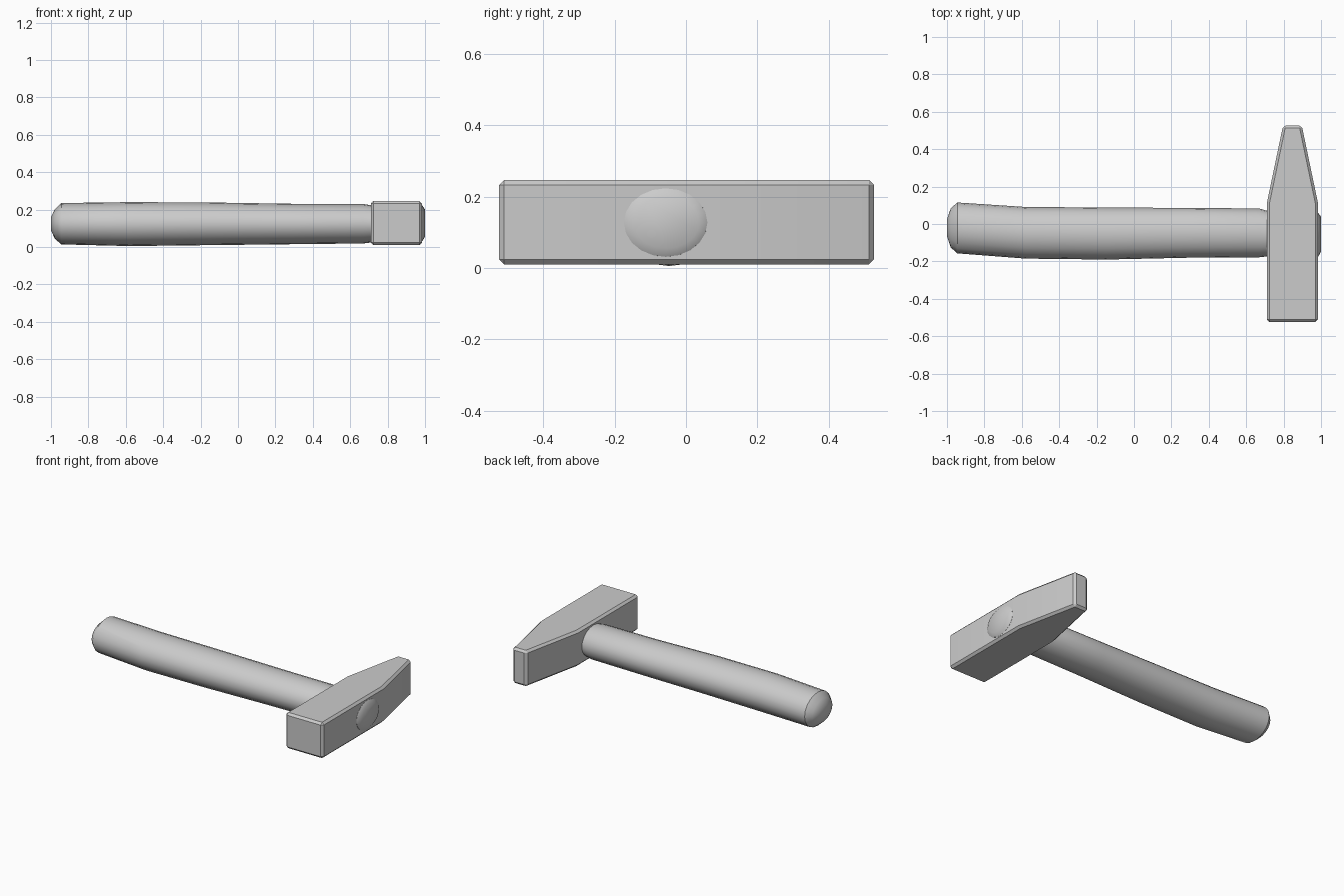
import bpy, bmesh, math

if "Cube" in bpy.data.objects:
    bpy.data.objects.remove(bpy.data.objects["Cube"])


def make_object(name, bm, smooth_angle):
    bmesh.ops.recalc_face_normals(bm, faces=bm.faces)
    mesh = bpy.data.meshes.new(name)
    bm.to_mesh(mesh)
    bm.free()
    obj = bpy.data.objects.new(name, mesh)
    bpy.context.collection.objects.link(obj)
    bpy.ops.object.select_all(action='DESELECT')
    obj.select_set(True)
    bpy.context.view_layer.objects.active = obj
    bpy.ops.object.shade_smooth_by_angle(angle=math.radians(smooth_angle))
    return obj


# Head: outline seen from above, extruded upwards and chamfered
CENTRE_X = 0.847
half = [(0.137, -0.524), (0.137, 0.11), (0.05, 0.527)]
outline = half + [(-x, y) for x, y in reversed(half)]
bm = bmesh.new()
base = bm.faces.new([bm.verts.new((CENTRE_X + x, y, 0.01)) for x, y in outline])
ext = bmesh.ops.extrude_face_region(bm, geom=[base])
top = [v for v in ext["geom"] if isinstance(v, bmesh.types.BMVert)]
bmesh.ops.translate(bm, verts=top, vec=(0, 0, 0.236))
bmesh.ops.recalc_face_normals(bm, faces=bm.faces)
sharp = [e for e in bm.edges if e.calc_face_angle(0) > math.radians(25)]
bmesh.ops.bevel(bm, geom=sharp, offset=0.014, offset_type='OFFSET',
                segments=1, affect='EDGES')
make_object("hammer_head", bm, 20)

# Handle: oval sections (x, y min, y max, z min, z max) lofted along x
SIDES = 20
sections = [
    (-1.0, -0.065, 0.025, 0.09, 0.16),
    (-0.98, -0.125, 0.083, 0.045, 0.20),
    (-0.945, -0.157, 0.115, 0.014, 0.235),
    (-0.58, -0.185, 0.091, 0.005, 0.240),
    (-0.15, -0.190, 0.088, 0.010, 0.238),
    (0.30, -0.180, 0.086, 0.015, 0.231),
    (0.67, -0.178, 0.083, 0.019, 0.230),
    (0.72, -0.172, 0.068, 0.025, 0.222),
    (0.985, -0.174, 0.060, 0.031, 0.223),
    (1.0, -0.148, 0.038, 0.055, 0.200),
]
bm = bmesh.new()
rings = []
for x, y0, y1, z0, z1 in sections:
    ring = []
    for i in range(SIDES):
        a = 2 * math.pi * i / SIDES
        ring.append(bm.verts.new((x, (y0 + y1) / 2 + (y1 - y0) / 2 * math.cos(a),
                                  (z0 + z1) / 2 + (z1 - z0) / 2 * math.sin(a))))
    rings.append(ring)
for r, s in zip(rings, rings[1:]):
    for i in range(SIDES):
        j = (i + 1) % SIDES
        bm.faces.new((r[i], r[j], s[j], s[i]))
bm.faces.new(rings[0])
bm.faces.new(rings[-1])
make_object("handle", bm, 40)
